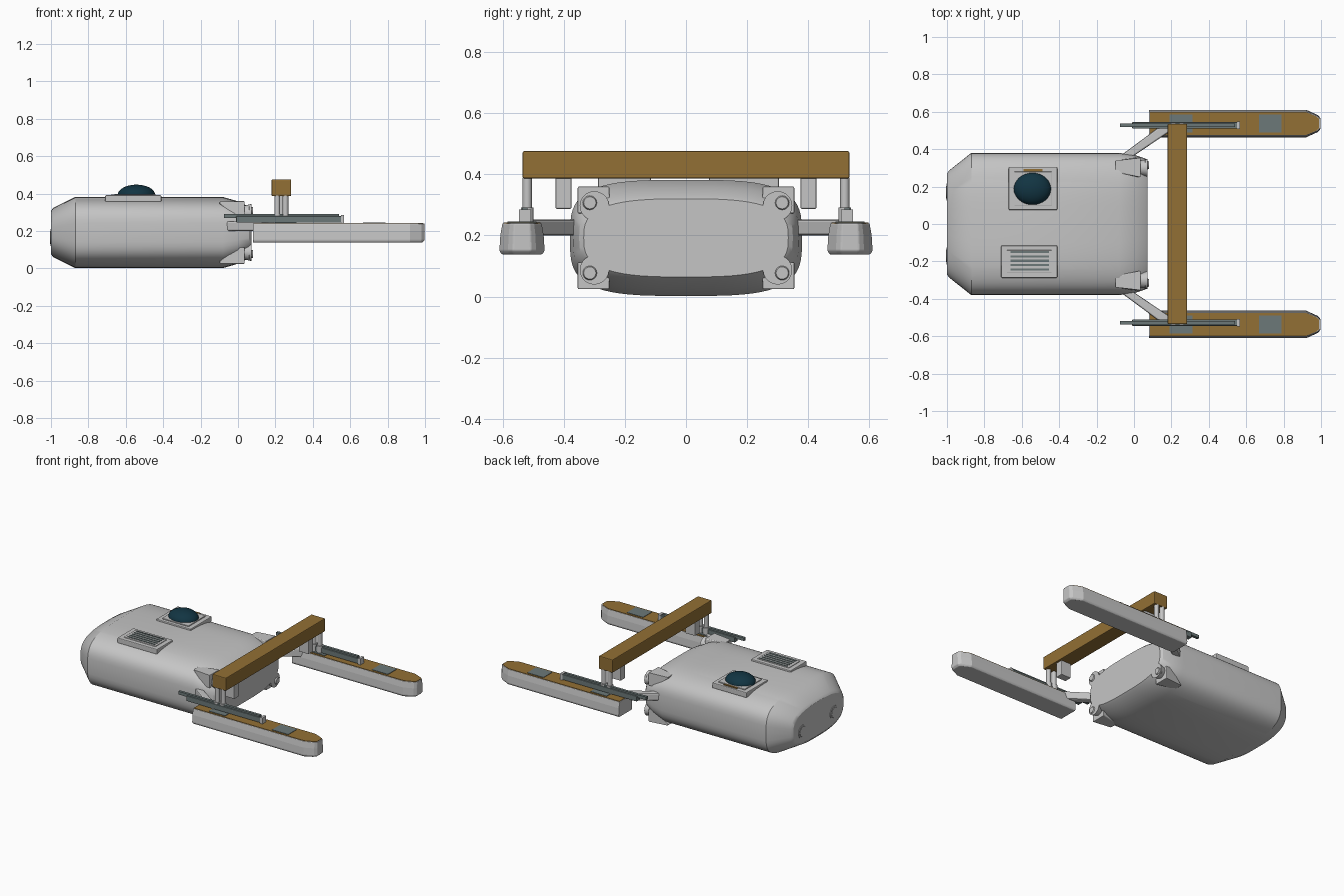
import bpy, bmesh
from math import cos, sin, pi, copysign
from mathutils import Vector

cube = bpy.data.objects.get("Cube")
if cube:
    bpy.data.objects.remove(cube, do_unlink=True)


def material(name, rgb):
    m = bpy.data.materials.new(name)
    m.use_nodes = True
    m.diffuse_color = (*rgb, 1)
    m.node_tree.nodes["Principled BSDF"].inputs["Base Color"].default_value = (*rgb, 1)
    return m


GREY = material("light grey", (0.56, 0.56, 0.56))
TAN = material("ochre", (0.29, 0.16, 0.035))
GLASS = material("deep blue glass", (0.006, 0.035, 0.055))
STEEL = material("blue grey", (0.15, 0.19, 0.19))


def finish(name, bm, mat, bevel=0, smooth=False):
    bmesh.ops.recalc_face_normals(bm, faces=bm.faces[:])
    me = bpy.data.meshes.new(name)
    bm.to_mesh(me)
    bm.free()
    me.materials.append(mat)
    ob = bpy.data.objects.new(name, me)
    bpy.context.collection.objects.link(ob)
    if bevel:
        mod = ob.modifiers.new("bevel", 'BEVEL')
        mod.width, mod.segments, mod.limit_method = bevel, 2, 'ANGLE'
    if smooth:
        bpy.ops.object.select_all(action='DESELECT')
        ob.select_set(True)
        bpy.context.view_layer.objects.active = ob
        bpy.ops.object.shade_smooth_by_angle(angle=pi / 6)
    return ob


def loft(name, rings, mat, **kw):
    bm = bmesh.new()
    vs = [[bm.verts.new(p) for p in r] for r in rings]
    n = len(vs[0])
    for a, b in zip(vs, vs[1:]):
        for i in range(n):
            j = (i + 1) % n
            bm.faces.new((a[i], a[j], b[j], b[i]))
    bm.faces.new(vs[0])
    bm.faces.new(vs[-1])
    return finish(name, bm, mat, **kw)


def box(name, x, y, z, mat, **kw):
    ys = sorted(y)
    ring = [(x[0], ys[0]), (x[1], ys[0]), (x[1], ys[1]), (x[0], ys[1])]
    return loft(name, [[(*p, h) for p in ring] for h in z], mat, **kw)


def rod(name, a, b, r1, r2, mat, sides=20):
    a, b = Vector(a), Vector(b)
    q = (b - a).to_track_quat('Z', 'Y')
    rings = []
    for c, r in ((a, r1), (b, r2)):
        rings.append([c + q @ Vector((r * cos(2 * pi * i / sides), r * sin(2 * pi * i / sides), 0))
                      for i in range(sides)])
    return loft(name, rings, mat, smooth=True)


def section(x, hw, hh, n):
    ring = []
    for i in range(64):
        c, s = cos(2 * pi * i / 64), sin(2 * pi * i / 64)
        ring.append((x, hw * copysign(abs(c) ** (2 / n), c),
                     0.192 + hh * copysign(abs(s) ** (2 / n), s)))
    return ring


# Main cabin
loft("cabin", [section(-1, 0.27, 0.115, 2.8), section(-0.99, 0.285, 0.13, 2.9),
               section(-0.87, 0.38, 0.19, 3.5), section(-0.08, 0.38, 0.19, 3.5),
               section(0.0, 0.37, 0.167, 3.3), section(0.06, 0.35, 0.138, 3),
               section(0.072, 0.335, 0.128, 3)], GREY, smooth=True)

# Skylight with domed window
box("skylight_frame", (-0.67, -0.41), (0.075, 0.305), (0.355, 0.392), GREY, bevel=0.005)
box("skylight_rim", (-0.64, -0.44), (0.095, 0.28), (0.39, 0.399), GREY, bevel=0.003)
box("skylight_hinge", (-0.59, -0.49), (0.282, 0.294), (0.39, 0.398), TAN)
bm = bmesh.new()
bmesh.ops.create_uvsphere(bm, u_segments=32, v_segments=16, radius=1)
bmesh.ops.bisect_plane(bm, geom=bm.verts[:] + bm.edges[:] + bm.faces[:],
                       plane_co=(0, 0, 0), plane_no=(0, 0, 1), clear_inner=True)
for v in bm.verts:
    v.co = (-0.543 + 0.1 * v.co.x, 0.188 + 0.086 * v.co.y, 0.393 + 0.055 * v.co.z)
finish("skylight_dome", bm, GLASS, smooth=True)

# Roof vent
box("vent_frame", (-0.71, -0.41), (-0.288, -0.115), (0.355, 0.392), GREY, bevel=0.005)
box("vent_panel", (-0.68, -0.44), (-0.262, -0.14), (0.39, 0.396), GREY, bevel=0.002)
for i in range(5):
    y = -0.249 + i * 0.0235
    box("vent_slat", (-0.66, -0.455), (y, y + 0.011), (0.394, 0.399), STEEL)

for s, side in ((1, "left"), (-1, "right")):
    # Round end covers
    y = s * 0.17
    rod("end_cover_" + side, (-0.99, y, 0.165), (-1.003, y, 0.165), 0.047, 0.045, GREY)
    rod("end_cover_face_" + side, (-1.0, y, 0.165), (-1.005, y, 0.165), 0.036, 0.034, GREY)

    # Corner brackets with nozzles
    for t, level in ((1, "upper"), (-1, "lower")):
        def zz(h):
            return 0.192 + t * h
        prof = [(-0.1, 0.155), (-0.1, 0.165), (0.035, 0.168), (0.035, 0.08), (-0.01, 0.08)]
        inner = [(x, s * 0.25, zz(h)) for x, h in prof]
        outer = [(x, s * 0.355, zz(h)) for x, h in prof]
        for ring in (inner, outer):
            ring[0] = (ring[0][0], s * 0.3, ring[0][2])
            ring[1] = (ring[1][0], s * 0.31, ring[1][2])
        inner[0], inner[1] = [(p[0], p[1] - s * 0.03, p[2]) for p in inner[:2]]
        outer[0], outer[1] = [(p[0], p[1] + s * 0.03, p[2]) for p in outer[:2]]
        loft(f"bracket_{level}_{side}", [inner, outer], GREY, bevel=0.004)
        rod(f"nozzle_{level}_{side}", (0.02, s * 0.3, zz(0.105)), (0.072, s * 0.3, zz(0.105)),
            0.035, 0.048, GREY)
        rod(f"nozzle_tip_{level}_{side}", (0.06, s * 0.315, zz(0.115)),
            (0.08, s * 0.315, zz(0.115)), 0.028, 0.02, GREY)

    # Diagonal arm to the float
    arm = [(-0.1, 0.345), (-0.03, 0.345), (0.2, 0.5), (0.2, 0.55), (0.15, 0.53)]
    loft("arm_" + side, [[(x, s * y, z) for x, y in arm] for z in (0.2, 0.252)],
         GREY, bevel=0.008)

    # Float hull and its deck
    def outline(w, z, x0=0.08, x1=0.997):
        half = [(x0, w), (0.92, w), (x1 - 0.015, w * 0.62), (x1, w * 0.4)]
        pts = half + [(x, -y) for x, y in reversed(half)]
        return [(x, s * 0.537 + y, z) for x, y in pts]
    loft("float_" + side, [outline(0.067, 0.138, x1=0.985), outline(0.074, 0.15),
                           outline(0.071, 0.2), outline(0.064, 0.24)], GREY, bevel=0.004)
    loft("deck_" + side, [outline(0.061, 0.238, 0.085, 0.99),
                          outline(0.061, 0.243, 0.085, 0.99)], TAN)
    for x in (0.19, 0.667):
        box("deck_panel_" + side, (x, x + 0.122), (s * 0.49, s * 0.585), (0.24, 0.246), STEEL)

    # Long rail above the float
    box("rail_" + side, (-0.01, 0.565), (s * 0.51, s * 0.545), (0.245, 0.28), STEEL, bevel=0.004)
    box("rail_slide_" + side, (-0.075, 0.54), (s * 0.519, s * 0.537), (0.27, 0.291), STEEL)
    box("rail_cap_" + side, (0.55, 0.568), (s * 0.508, s * 0.547), (0.243, 0.285), GREY)

    # Posts and block carrying the beam
    for x in (0.21, 0.254):
        rod("post_" + side, (x, s * 0.52, 0.28), (x, s * 0.52, 0.39), 0.015, 0.015, GREY)
        rod("post_foot_" + side, (x, s * 0.52, 0.24), (x, s * 0.52, 0.292), 0.021, 0.021, GREY)
    box("beam_block_" + side, (0.195, 0.27), (s * 0.375, s * 0.427), (0.287, 0.39), GREY, bevel=0.004)

# Cross beam
box("cross_beam", (0.18, 0.284), (-0.535, 0.535), (0.387, 0.476), TAN, bevel=0.005)
